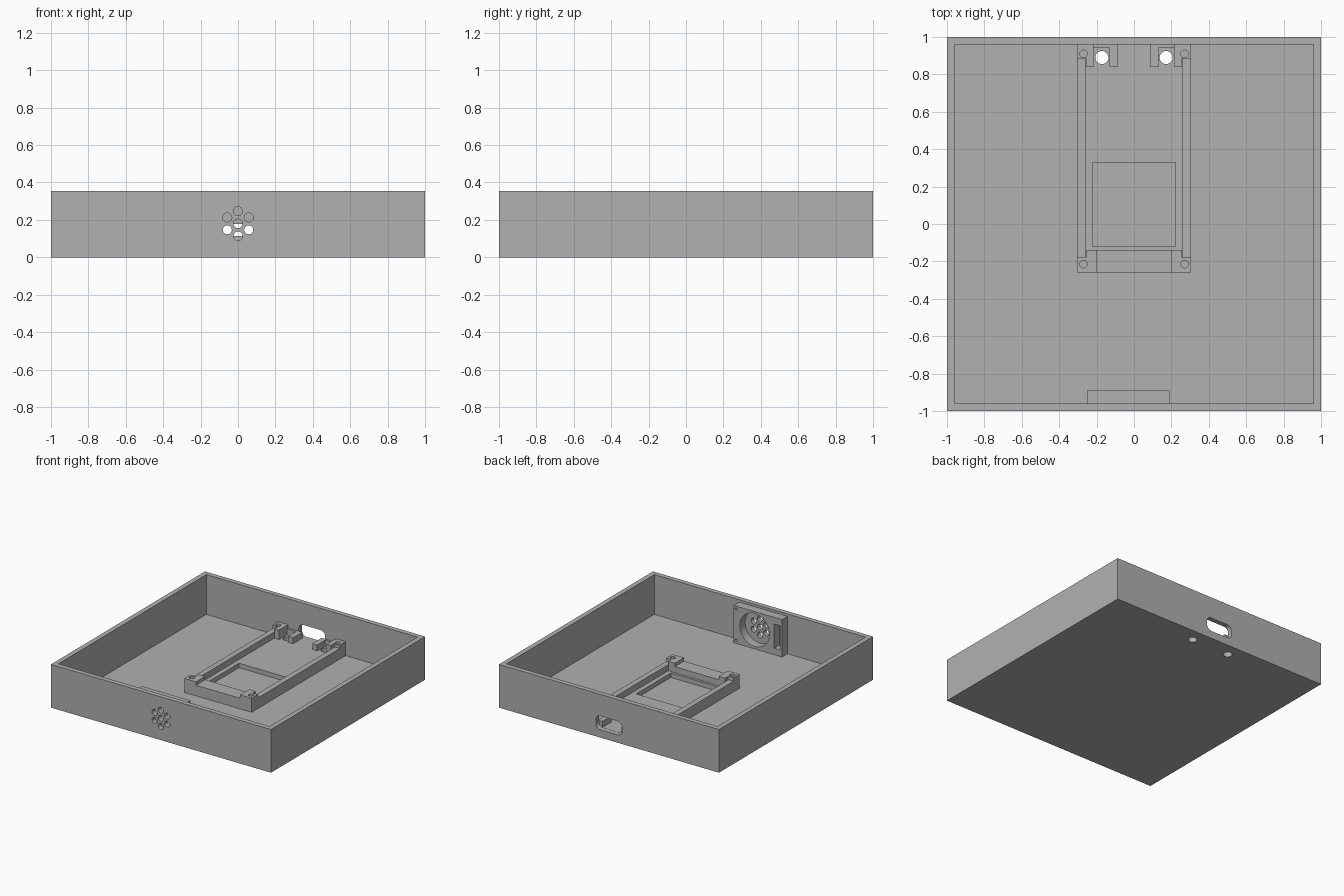
import bpy, bmesh, math
from mathutils import Matrix, Vector

if "Cube" in bpy.data.objects:
    bpy.data.objects.remove(bpy.data.objects["Cube"], do_unlink=True)

grey = bpy.data.materials.new("plain_grey")
grey.use_nodes = True
grey.diffuse_color = (0.44, 0.44, 0.44, 1)
grey.node_tree.nodes["Principled BSDF"].inputs["Base Color"].default_value = (0.44, 0.44, 0.44, 1)

FLOOR, PLATE, RAIL, POST, TOP = 0.028, 0.065, 0.115, 0.143, 0.355
WALL = 0.96


def finish(name, bm):
    mesh = bpy.data.meshes.new(name)
    bmesh.ops.recalc_face_normals(bm, faces=bm.faces)
    bm.to_mesh(mesh)
    bm.free()
    mesh.materials.append(grey)
    obj = bpy.data.objects.new(name, mesh)
    bpy.context.collection.objects.link(obj)
    return obj


def box(name, x, y, z, round_y=0):
    """Box from (min, max) ranges; round_y rounds the edges running along y."""
    bm = bmesh.new()
    bmesh.ops.create_cube(bm, size=1)
    for v in bm.verts:
        v.co = Vector([r[0] if c < 0 else r[1] for c, r in zip(v.co, (x, y, z))])
    if round_y:
        edges = [e for e in bm.edges if abs(e.verts[0].co.y - e.verts[1].co.y) > 1e-4]
        bmesh.ops.bevel(bm, geom=edges, offset=round_y, segments=8, profile=0.5, affect='EDGES')
    return finish(name, bm)


def rod(name, centre, radius, length, along_y=False):
    bm = bmesh.new()
    m = Matrix.Translation(centre)
    if along_y:
        m = m @ Matrix.Rotation(math.pi / 2, 4, 'X')
    bmesh.ops.create_cone(bm, cap_ends=True, segments=32, radius1=radius,
                          radius2=radius, depth=length, matrix=m)
    return finish(name, bm)


def cut(obj, cutters):
    bpy.ops.object.select_all(action='DESELECT')
    bpy.context.view_layer.objects.active = obj
    obj.select_set(True)
    for c in cutters:
        c.hide_render = True
        mod = obj.modifiers.new("cut", 'BOOLEAN')
        mod.operation, mod.solver, mod.object = 'DIFFERENCE', 'EXACT', c
        bpy.ops.object.modifier_apply(modifier=mod.name)
        bpy.data.objects.remove(c, do_unlink=True)
    bpy.ops.object.shade_smooth_by_angle(angle=math.radians(30))


def floor_holes():
    return [rod("drill", (s * 0.172, 0.89, 0.03), 0.035, 0.2) for s in (-1, 1)]


# Open tray with sound holes, cable opening and two floor holes
tray = box("tray", (-1, 1), (-1, 1), (0, TOP))
sound_centres = [(0, 0.18)] + [
    (0.066 * math.sin(i * math.pi / 3), 0.18 + 0.066 * math.cos(i * math.pi / 3)) for i in range(6)]
cutters = [box("hollow", (-WALL, WALL), (-WALL, WALL), (FLOOR, 1))]
cutters += [rod("drill", (x, -1, z), 0.024, 0.3, True) for x, z in sound_centres]
cutters += [box("opening", (-0.12, 0.12), (0.9, 1.1), (0.064, 0.177), 0.042)]
cut(tray, cutters + floor_holes())

# Round sensor holder on the inside of the front wall
holder = box("sensor_holder", (-0.25, 0.19), (-WALL, -0.89), (FLOOR, 0.335))
cutters = [rod("drill", (0, -0.92, 0.183), 0.135, 0.3, True),
           box("slot", (-0.232, -0.178), (-1.1, -0.8), (0.08, 0.28))]
cutters += [rod("drill", (0.168, -0.89, z), 0.01, 0.06, True) for z in (0.055, 0.31)]
cut(holder, cutters)

# Board cradle: base plate with a window down to the tray floor
plate = box("cradle_plate", (-0.265, 0.265), (-0.15, WALL), (FLOOR, PLATE))
cut(plate, [box("window", (-0.222, 0.222), (-0.12, 0.33), (0, 0.2))] + floor_holes())

box("cradle_front_bar", (-0.2, 0.2), (-0.26, -0.14), (FLOOR, RAIL))

# Mirrored rails, corner posts and back clips
for side, s in (("right", -1), ("left", 1)):
    def span(a, b):
        return tuple(sorted((s * a, s * b)))

    box(f"{side}_rail", span(0.26, 0.306), (-0.18, 0.885), (FLOOR, RAIL))

    front = box(f"{side}_front_post", span(0.2, 0.306), (-0.26, -0.14), (FLOOR, POST))
    cut(front, [box("notch", span(0.257, 0.4), (-0.18, 0), (0, 0.3)),
                rod("drill", (s * 0.27, -0.215, POST), 0.02, 0.12)])

    back = box(f"{side}_back_post", span(0.217, 0.306), (0.84, WALL), (FLOOR, POST))
    cut(back, [box("notch", span(0.257, 0.4), (0.7, 0.885), (0, 0.3)),
               rod("drill", (s * 0.27, 0.91, POST), 0.02, 0.12)])

    box(f"{side}_back_clip", span(0.088, 0.132), (0.84, WALL), (PLATE, RAIL))
    box(f"{side}_clip_back", span(0.132, 0.217), (0.943, WALL), (PLATE, RAIL))
